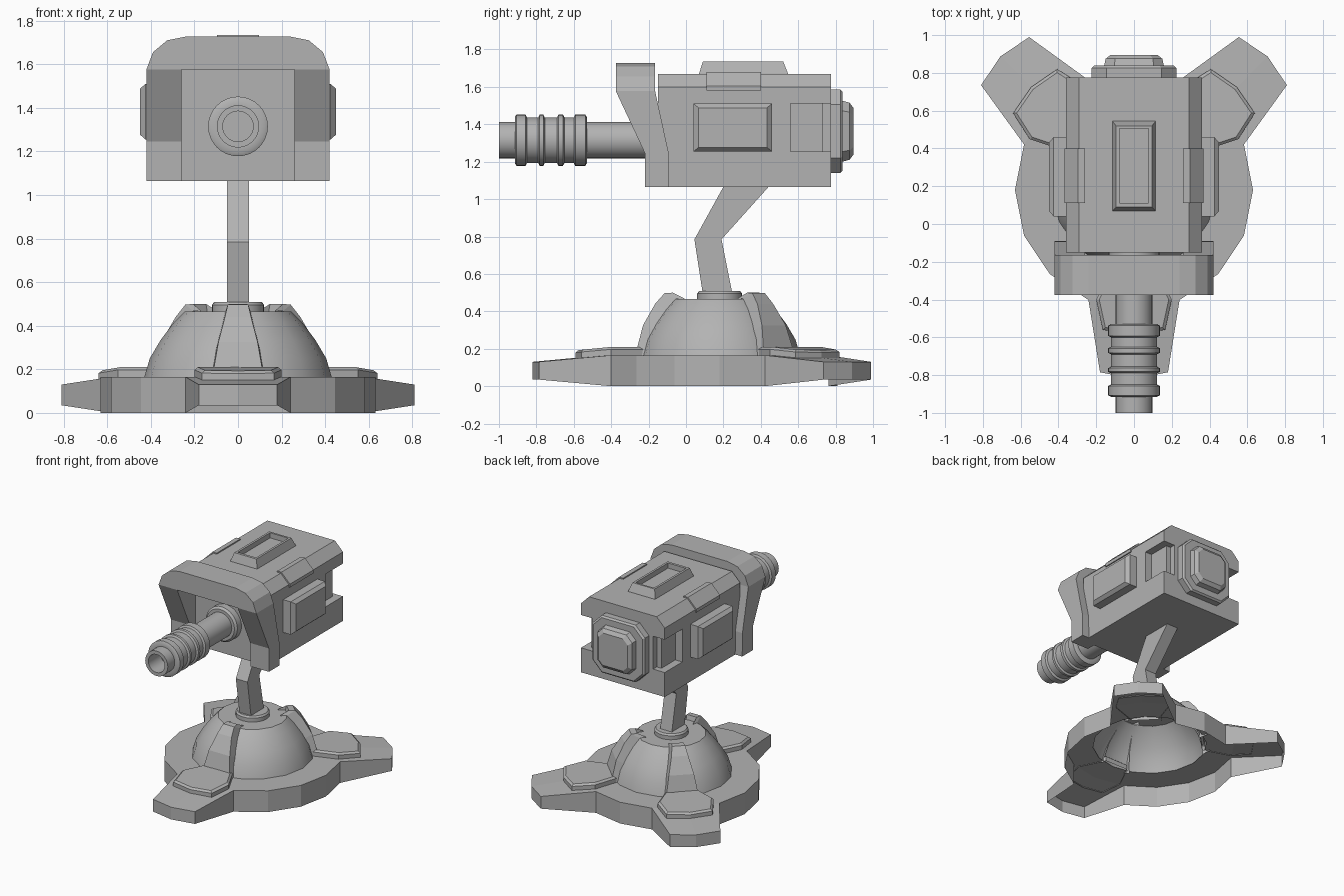
import bpy, bmesh, math
from mathutils import Vector

if "Cube" in bpy.data.objects:
    bpy.data.objects.remove(bpy.data.objects["Cube"])

grey = bpy.data.materials.new("plain grey")
grey.diffuse_color = (0.45, 0.45, 0.45, 1)
grey.use_nodes = True
grey.node_tree.nodes["Principled BSDF"].inputs["Base Color"].default_value = grey.diffuse_color
CY = 0.18                      # y of the base centre
LEGS = [-90, 45, 135]          # leg directions in degrees


def finish(name, bm, smooth=False):
    bmesh.ops.recalc_face_normals(bm, faces=bm.faces)
    me = bpy.data.meshes.new(name)
    bm.to_mesh(me)
    bm.free()
    me.materials.append(grey)
    ob = bpy.data.objects.new(name, me)
    bpy.context.collection.objects.link(ob)
    if smooth:
        bpy.ops.object.select_all(action='DESELECT')
        ob.select_set(True)
        bpy.context.view_layer.objects.active = ob
        bpy.ops.object.shade_smooth_by_angle(angle=math.radians(30))
    return ob


def loft(name, rings, caps=(True, True), closed=True, smooth=False):
    """Skin a list of equally long point rings."""
    bm = bmesh.new()
    vs = [[bm.verts.new(p) for p in ring] for ring in rings]
    n = len(rings[0])
    for a, b in zip(vs, vs[1:]):
        for i in range(n if closed else n - 1):
            j = (i + 1) % n
            bm.faces.new((a[i], a[j], b[j], b[i]))
    if caps[0]:
        bm.faces.new(vs[0])
    if caps[1]:
        bm.faces.new(vs[-1])
    return finish(name, bm, smooth)


def rect(u0, u1, v0, v1, c=0):
    """Rectangle, with corners cut by c."""
    if not c:
        return [(u0, v0), (u1, v0), (u1, v1), (u0, v1)]
    return [(u0 + c, v0), (u1 - c, v0), (u1, v0 + c), (u1, v1 - c),
            (u1 - c, v1), (u0 + c, v1), (u0, v1 - c), (u0, v0 + c)]


def lathe(name, profile, sides, place, caps=(False, False)):
    """Spin (radius, height) points; place maps local x, y, height to the world."""
    ang = [2 * math.pi * i / sides for i in range(sides)]
    return loft(name, [[place(r * math.cos(a), r * math.sin(a), h) for a in ang]
                       for r, h in profile], caps, smooth=True)


def polar(deg, r, lat, z):
    """Point at distance r along a leg direction, lat to its side."""
    c, s = math.cos(math.radians(deg)), math.sin(math.radians(deg))
    return Vector((r * c - lat * s, CY + r * s + lat * c, z))


# Base: open shell with a 16-sided disc and three tapering legs
bm = bmesh.new()
N = 16
step = 360 / N
inner = [bm.verts.new(polar(i * step, 0.42, 0, 0.165)) for i in range(N)]
outer = [bm.verts.new(polar(i * step, 0.63, 0, 0.165)) for i in range(N)]
for i in range(N):
    j = (i + 1) % N
    bm.faces.new((inner[i], outer[i], outer[j], inner[j]))
leg_index = {round((d % 360) / step): d for d in LEGS}
rim = []
for i in range(N):
    if i in leg_index:
        tips = [bm.verts.new(polar(leg_index[i], r, w, 0.13))
                for r, w in ((0.965, -0.18), (1.0, 0), (0.965, 0.18))]
        bm.faces.new((outer[i], outer[i - 1], tips[0], tips[1]))
        bm.faces.new((outer[i], tips[1], tips[2], outer[i + 1]))
        rim += [(v, 0.035) for v in tips]
    else:
        rim.append((outer[i], 0))
low = [bm.verts.new((v.co.x, v.co.y, z)) for v, z in rim]
for i in range(len(rim)):
    j = (i + 1) % len(rim)
    bm.faces.new((rim[i][0], low[i], low[j], rim[j][0]))
finish("base", bm)

# Dome and its collar
def upright(x, y, z):
    return (x, CY + y, z)

lathe("dome", [(.43, .165), (.405, .25), (.355, .335), (.295, .415),
               (.245, .465), (.10, .465)], 16, upright)
lathe("dome_collar", [(.12, .455), (.12, .495), (.11, .508)], 24, upright, (True, True))

# Raised pad on each leg, and a rib running from it up the dome
PAD = [(.38, .10), (.58, .20), (.74, .165), (.77, 0), (.74, -.165), (.58, -.20), (.38, -.10)]
RIB = [(.44, .165, .115), (.44, .21, .11), (.41, .325, .09), (.345, .44, .06),
       (.295, .497, .047), (.25, .5, .042), (.24, .46, .042)]
for d in LEGS:
    rings = []
    for z, k in ((.16, 1), (.197, 1), (.21, .92)):
        rings.append([polar(d, .58 + (r - .58) * k, w * k, z - max(0, r - .58) * .09)
                      for r, w in PAD])
    loft("leg_pad", rings, (False, True))
    loft("dome_rib", [[polar(d, r - .06, -w - .01, z - .03), polar(d, r, -w, z),
                       polar(d, r, w, z), polar(d, r - .06, w + .01, z - .03)]
                      for r, z, w in RIB], (False, False), closed=False)

# Bent support arm
ARM = [(.095, .46), (.045, .785), (.205, 1.075), (.45, 1.075), (.19, .785), (.255, .46)]
loft("support_arm", [[(x, y, z) for y, z in ARM] for x in (-.05, .05)])

# Main housing with chamfered top edges
SECTION = [(-.36, 1.065), (.36, 1.065), (.36, 1.60), (.29, 1.67), (-.29, 1.67), (-.36, 1.60)]
housing = loft("housing", [[(x, y, z) for x, z in SECTION] for y in (-.15, .775)])

# Notches cut into the rear side corners
NOTCH = [(.30, .56), (.30, .73), (.26, .73), (.26, .9), (.5, .9), (.5, .56)]
for s in (-1, 1):
    cutter = loft("notch_cutter", [[(s * x, y, z) for x, y in NOTCH] for z in (1.255, 1.51)])
    cutter.hide_render = True
    mod = housing.modifiers.new("notch", 'BOOLEAN')
    mod.operation, mod.solver, mod.object = 'DIFFERENCE', 'EXACT', cutter
    bpy.context.view_layer.objects.active = housing
    bpy.ops.object.modifier_apply(modifier=mod.name)
    bpy.data.objects.remove(cutter)

# Front hood: an inverted U whose front and back slant with height
def slant(z, low_z, low_y, high_y):
    t = min(1, max(0, (z - low_z) / (1.577 - low_z)))
    return low_y + (high_y - low_y) * t

HOOD = [(.42, 1.065, .26, 1.065), (.42, 1.246, .26, 1.246), (.42, 1.577, .26, 1.577),
        (.39, 1.656, .258, 1.577), (.325, 1.71, .25, 1.577), (.24, 1.727, .24, 1.577)]
rings = []
for s, part in ((-1, HOOD), (1, HOOD[::-1])):
    for xo, zo, xi, zi in part:
        rings.append([(s * xo, slant(zo, 1.257, -.22, -.375), zo),
                      (s * xi, slant(zi, 1.257, -.22, -.375), zi),
                      (s * xi, slant(zi, 1.235, -.09, -.165), zi),
                      (s * xo, slant(zo, 1.235, -.09, -.165), zo)])
loft("front_hood", rings)

# Barrel with ribbed sleeve and hollow muzzle
BARREL = [(.135, -.12), (.135, -.20), (.12, -.215), (.097, -.215), (.097, -.53)]
for a, b in ((-.53, -.60), (-.65, -.69), (-.755, -.79), (-.85, -.915)):
    BARREL += [(.122, a), (.137, a - .008), (.137, b + .008), (.122, b)]
BARREL += [(.097, -.915), (.097, -1.0), (.07, -1.0), (.07, -.85)]
lathe("barrel", BARREL, 32, lambda x, y, h: (x, h, 1.315 + y), (False, True))

# Top hatch: raised frame with a sunken floor
loft("top_hatch", [[(x, y, z) for x, y in rect(-w, w, y0, y1)] for w, y0, y1, z in (
    (.115, .07, .545, 1.66), (.115, .07, .545, 1.672), (.095, .09, .52, 1.735),
    (.078, .11, .505, 1.735), (.078, .11, .505, 1.695))], (False, True))

# Side blocks and the clips over the chamfered edges
CLIP = [(.26, 1.66), (.26, 1.679), (.296, 1.679), (.369, 1.606), (.369, 1.58), (.35, 1.58)]
for s in (-1, 1):
    loft("side_block", [[(s * x, y, z) for y, z in rect(.04 + i, .46 - i, 1.255 + j, 1.51 - j)]
                        for x, i, j in ((.35, 0, 0), (.425, 0, 0), (.45, .028, .022))])
    loft("edge_clip", [[(s * x, y, z) for x, z in CLIP] for y in (.11, .40)])

# Rear plate and cap with cut corners
def rear(name, steps):
    loft(name, [[(x, y, z) for x, z in rect(-w, w, 1.363 - h, 1.363 + h, c)]
                for y, w, h, c in steps])

rear("rear_plate", [(.76, .225, .222, .08), (.825, .225, .222, .08), (.838, .212, .21, .075)])
rear("rear_cap", [(.83, .16, .165, .055), (.875, .15, .152, .05), (.895, .125, .125, .04)])
